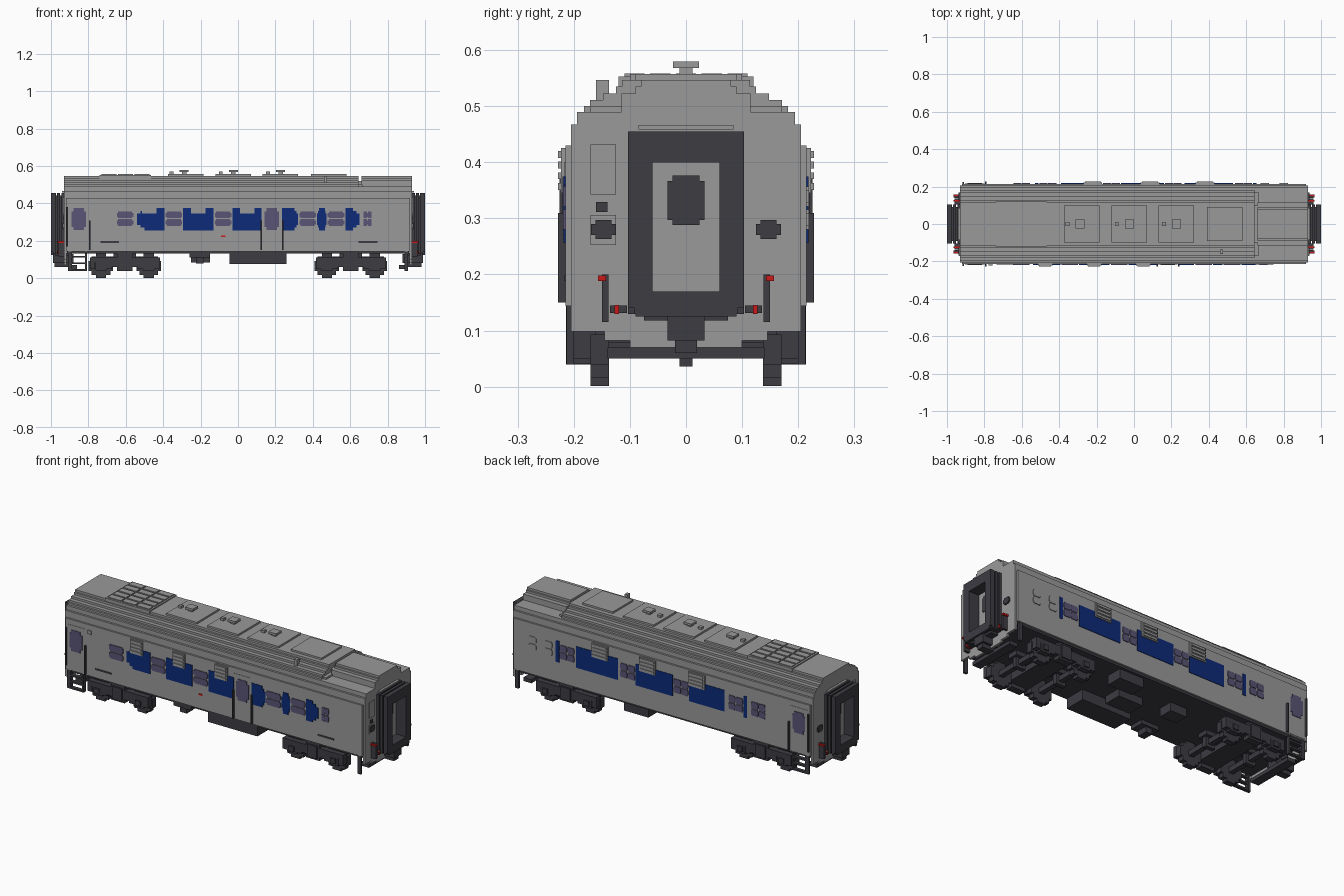
import bpy
import bmesh
from mathutils import Matrix, Vector

old = bpy.data.objects.get("Cube")
if old:
    bpy.data.objects.remove(old, do_unlink=True)


def material(name, red, green, blue):
    mat = bpy.data.materials.new(name)
    mat.use_nodes = True
    colour = (red, green, blue, 1)
    mat.diffuse_color = colour
    mat.node_tree.nodes["Principled BSDF"].inputs["Base Color"].default_value = colour
    return mat


silver = material("silver grey", .32, .32, .32)
dark = material("charcoal", .047, .045, .055)
blue = material("deep blue", .004, .024, .19)
glass = material("violet glass", .1, .09, .18)
red = material("signal red", .6, .01, .01)


def part(name, mat, boxes):
    """One object made of boxes, each given as x, y and z ranges."""
    bm = bmesh.new()
    for xs, ys, zs in boxes:
        low = Vector((min(xs), min(ys), min(zs)))
        high = Vector((max(xs), max(ys), max(zs)))
        size = Matrix.Diagonal((*(high - low), 1))
        bmesh.ops.create_cube(bm, size=1, matrix=Matrix.Translation((low + high) / 2) @ size)
    mesh = bpy.data.meshes.new(name)
    bm.to_mesh(mesh)
    bm.free()
    mesh.materials.append(mat)
    obj = bpy.data.objects.new(name, mesh)
    bpy.context.collection.objects.link(obj)
    return obj


def about(centre, half):
    return (centre - half, centre + half)


def both(half):
    return (-half, half)


WALL = .215
END = .93


def on_wall(side, xs, zs, depth):
    """A box standing out from the front (-1) or back (1) wall."""
    return (xs, (side * (WALL - .005), side * (WALL + depth)), zs)


def on_end(side, ys, zs, depth):
    return ((side * (END - .005), side * (END + depth)), ys, zs)


# Car body and stepped roof
part("body", silver, [
    (both(.92), both(WALL), (.144, .43)),
    (both(END), both(.205), (.144, .467)),
    (both(END), both(.194), (.46, .49)),
])
part("floor", dark, [(both(.915), both(.205), (.132, .145))])


def steps(xs, profile):
    return [(xs, both(half), (.48, top)) for half, top in profile]


part("main_roof", silver, steps((-END, .645), [
    (.182, .5), (.171, .511), (.148, .523), (.125, .535), (.114, .547)]))
part("end_roof", silver, steps((.66, END), [(.115, .523), (.09, .535), (.08, .547)])
     + steps((.64, .665), [(.17, .5), (.1, .52)]))

# Roof hatches, grilles and vents
hatches = [(about(x, .095), both(.1), (.54, .557)) for x in (-.28, -.025, .225)]
hatches.append(((.39, .58), both(.09), (.54, .557)))
hatches.append(((-.74, -.465), both(.12), (.53, .553)))
part("roof_hatches", silver, hatches)
part("roof_grilles", silver, [
    (about(-.69 + .088 * col, .04), about(.046 * row, .018), (.55, .558))
    for col in range(3) for row in range(-2, 3)])
vents = []
for x in (-.288, -.025, .228):
    vents += [(about(x, .012), both(.012), (.55, .57)),
              (about(x, .024), both(.023), (.568, .58)),
              (about(x - .067, .01), both(.01), (.55, .57))]
part("roof_vents", silver, vents)
part("roof_pipe", silver, [((.46, .477), (-.16, -.137), (.51, .547))])


# Side windows
def panes(side, x, half, columns=1):
    step = 2 * half / columns
    out = []
    for col in range(columns):
        mid = x - half + step * (col + .5)
        for z in (.298, .339):
            out += [on_wall(side, about(mid, step * .47), about(z, .011), .004),
                    on_wall(side, about(mid, step * .4), about(z, .018), .004)]
    return out


front_windows = []
for x in (-.603, -.343, -.08, .372, .524):
    front_windows += panes(-1, x, .047)
front_windows += panes(-1, .692, .023, 2)
part("front_windows", glass, front_windows)

back_windows = []
for x in (.585, .21, -.12, -.46, -.6):
    back_windows += panes(1, x, .046, 2)
part("back_windows", glass, back_windows)
part("back_shutters", silver, panes(1, .8, .024) + panes(1, .7, .024))


# Blue band pieces with stepped ends
def band(side, x0, x1, left=0, right=0):
    return [on_wall(side, (x0, x1), (.285, .345), .003),
            on_wall(side, (x0 + left / 2, x1 - right / 2), (.27, .36), .003),
            on_wall(side, (x0 + left, x1 - right), (.256, .375), .003)]


part("front_blue_band", blue, band(-1, -.54, -.392, .04) + band(-1, -.293, -.132)
     + band(-1, -.03, .125) + band(-1, .235, .322, 0, .02)
     + band(-1, .422, .474, .01, .01) + band(-1, .574, .65, 0, .035))
part("back_blue_band", blue, band(1, .27, .53) + band(1, -.07, .16)
     + band(1, -.39, -.17) + band(1, .635, .655) + band(1, -.53, -.51))


# Louvred side vents
def louvre(side, x, half):
    out = [on_wall(side, about(x, half), (.345, .425), .008)]
    for row in range(4):
        out.append(on_wall(side, about(x, half * .85), about(.357 + .019 * row, .006), .013))
    return out


boxes = []
for x in (-.475, -.213, .05):
    boxes += louvre(-1, x, .038)
for x in (-.22, .085, .38):
    boxes += louvre(1, x, .05)
part("side_louvres", silver, boxes)
part("side_marker", silver, [on_wall(-1, about(-.767, .011), about(.39, .01), .006)])
part("side_plates", dark, [on_wall(-1, about(x, .05), about(.193, .005), .002)
                           for x in (-.685, .695)])
part("side_emblem", red, [on_wall(-1, about(-.08, .012), about(.224, .004), .003)])

# Doors, handrails and ladders
doors, door_glass, rails, ladders = [], [], [], []
for side, x in ((-1, -.852), (1, -.852), (-1, .18)):
    doors.append(on_wall(side, about(x, .052), (.15, .4), .002))
    door_glass += [on_wall(side, about(x, .039), (.275, .357), .005),
                   on_wall(side, about(x, .028), (.257, .375), .005)]
    rails += [on_wall(side, about(x + .06, .004), (.15, .31), .013)]
    if x > 0:
        rails.append(on_wall(side, about(x - .055, .004), (.15, .31), .013))
    else:
        rails.append(on_wall(side, about(x - .06, .004), (.17, .38), .01))
        ys = (side * .195, side * .214)
        ladders += [(about(x + s * .04, .005), ys, (.04, .15)) for s in (-1, 1)]
        ladders += [(about(x, .042), ys, about(z, .005)) for z in (.045, .08, .115)]
part("side_doors", silver, doors)
part("door_windows", glass, door_glass)
part("handrails", dark, rails)
part("ladders", dark, ladders)

# Bogies: stepped wheels, axles, side frames and bolster
for name, middle in (("left_bogie", .603), ("right_bogie", -.605)):
    wheels, frame = [], []
    for axle in (middle - .128, middle + .128):
        frame += [(about(axle, .014), both(.19), about(.066, .014)),
                  (about(axle, .03), both(.012), about(.066, .03))]
        for side in (-1, 1):
            ys = (side * .137, side * .17)
            for wide, tall in ((.065, .027), (.05, .05), (.027, .065)):
                wheels.append((about(axle, wide), ys, about(.066, tall)))
            # Axle box and springs
            out = (side * .165, side * .2)
            frame += [(about(axle, .03), out, about(.066, .025)),
                      (about(axle, .016), (side * .16, side * .208), about(.066, .014))]
            frame += [(about(axle + s * .045, .014), out, (.05, .11)) for s in (-1, 1)]
    for side in (-1, 1):
        out = (side * .16, side * .2)
        frame += [(about(middle, .185), out, (.085, .11)),
                  (about(middle, .042), out, (.04, .14)),
                  (about(middle, .03), (side * .16, side * .208), (.05, .12)),
                  (about(middle, .08), out, (.06, .1))]
    frame += [(about(middle, .06), both(.17), (.06, .135)),
              (about(middle, .17), both(.03), (.09, .115))]
    part(name + "_wheels", dark, wheels)
    part(name + "_frame", dark, frame)

# Equipment under the floor
part("underfloor_boxes", dark, [
    ((-.045, .26), (-.2, -.08), (.075, .14)),
    ((-.02, .13), (-.06, .04), (.09, .14)),
    ((.1, .25), (.1, .19), (.08, .14)),
    ((-.26, -.15), (-.2, -.12), (.11, .14)),
    ((-.225, -.185), (-.19, -.13), (.08, .14)),
    ((-.25, -.15), (.02, .1), (.085, .14)),
])

# Both car ends: apron, gangway, door, lamps and coupler
for name, s in (("left", 1), ("right", -1)):
    thin = (s * .917, s * END)
    part(name + "_apron", silver, [
        (thin, both(.205), (.098, .15)), (thin, both(.145), (.082, .15)),
        (thin, both(.1), (.07, .15))])
    frame = []
    for i in range(6):
        xs = (s * (END + .011 * i), s * (END + .011 * i + .015))
        half, top = ((.103, .455), (.092, .443))[i % 2]
        frame += [(xs, (y * .06, y * half), (.13, top)) for y in (-1, 1)]
        frame += [(xs, both(half), (.4, top)), (xs, both(half), (.13, .17))]
    frame += [((s * .985, s), (y * .06, y * .103), (.14, .455)) for y in (-1, 1)]
    frame += [((s * .985, s), both(.103), (.405, .455)),
              ((s * .985, s), both(.09), (.125, .17))]
    part(name + "_gangway", dark, frame)
    part(name + "_end_door", silver, [on_end(s, both(.06), (.17, .4), .008)])
    part(name + "_end_window", dark, [on_end(s, both(.033), (.297, .367), .011),
                                      on_end(s, both(.024), (.288, .376), .011)])
    part(name + "_end_trim", silver, [
        on_end(s, (-.17, -.125), (.343, .432), .005),
        on_end(s, both(.085), about(.462, .004), .012),
        on_end(s, (-.17, -.125), (.253, .306), .003)])
    lamps = [on_end(s, about(-.15, .01), about(.32, .009), .004)]
    signals = []
    for y in (-1, 1):
        lamps += [on_end(s, about(y * .147, .022), about(.28, .01), .008),
                  on_end(s, about(y * .147, .014), about(.28, .017), .008),
                  on_end(s, about(y * .144, .006), (.115, .2), .03),
                  on_end(s, about(y * .12, .015), about(.138, .007), .03),
                  (about(s * .9, .01), (y * .2, y * .213), (.04, .145))]
        signals += [on_end(s, about(y * .15, .007), about(.193, .005), .034),
                    on_end(s, about(y * .123, .004), about(.138, .008), .034)]
    part(name + "_lamps", dark, lamps)
    part(name + "_signals", red, signals)
    part(name + "_coupler", dark, [
        ((s * .88, s * .99), both(.033), (.082, .13)),
        ((s * .9, s * .98), both(.02), (.06, .1)),
        ((s * .91, s * .975), both(.075), (.118, .135)),
        ((s * .86, s * .91), both(.14), (.05, .07))])
